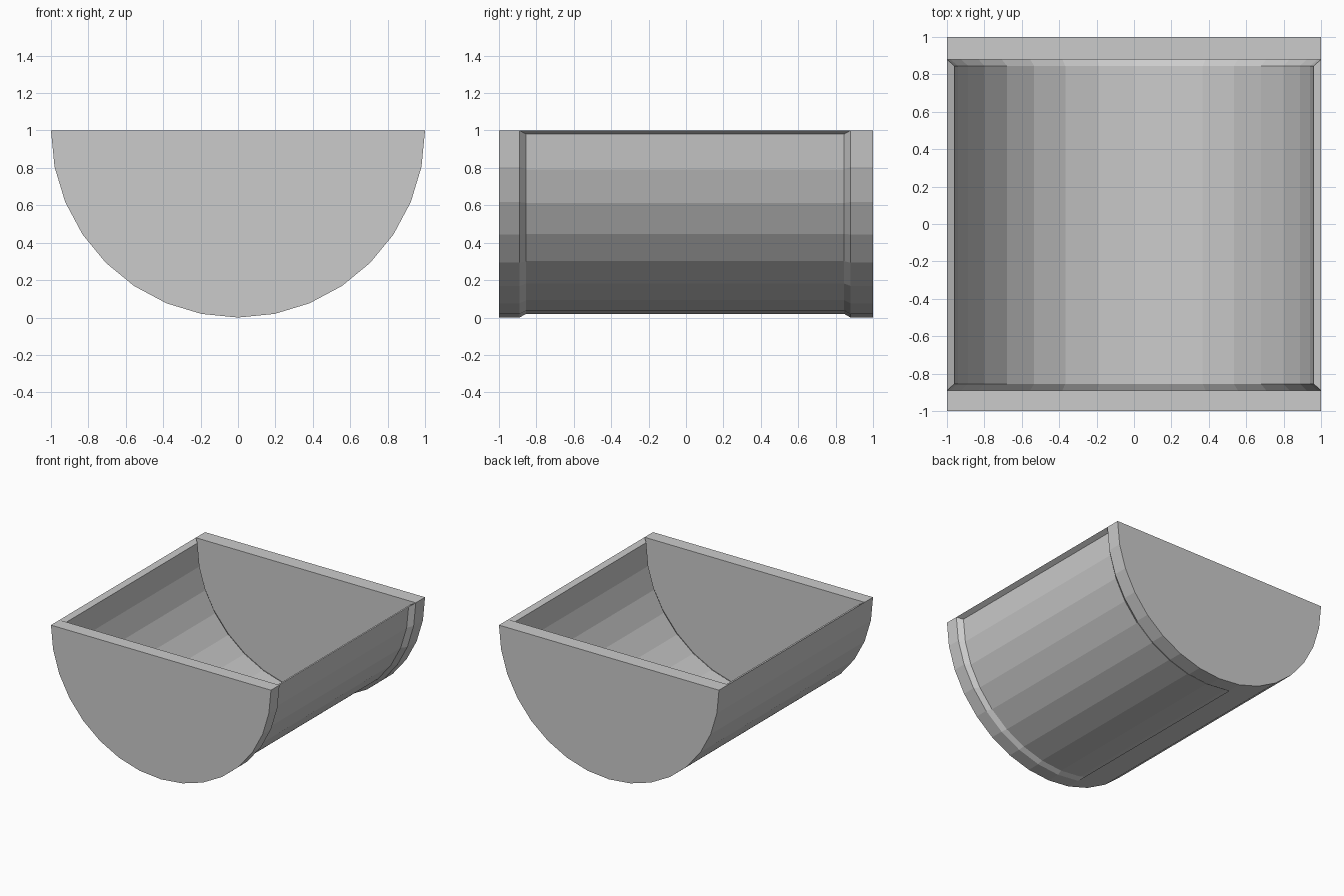
import bpy
import math

if "Cube" in bpy.data.objects:
    bpy.data.objects.remove(bpy.data.objects["Cube"])

SEGS = 16                  # facets around the half circle
Y0, Y1 = -0.89, 0.88       # inner faces of the end caps
SCALE = 0.96               # liner shrink about the trough centre


def arc(y, s=1.0, first=0, last=SEGS):
    pts = []
    for i in range(first, last + 1):
        a = math.pi + math.pi * i / SEGS
        pts.append((s * math.cos(a), s * y, 0.5 + s * (0.5 + math.sin(a))))
    return pts


def add_mesh(name, verts, faces):
    mesh = bpy.data.meshes.new(name)
    mesh.from_pydata(verts, [], faces)
    mesh.update()
    obj = bpy.data.objects.new(name, mesh)
    bpy.context.collection.objects.link(obj)
    return obj


def loft(rows):
    n = len(rows[0])
    verts = [p for row in rows for p in row]
    faces = [(r * n + i, r * n + i + 1, (r + 1) * n + i + 1, (r + 1) * n + i)
             for r in range(len(rows) - 1) for i in range(n - 1)]
    return verts, faces


# Solid half-disc end caps
def end_cap(name, ya, yb):
    verts, faces = loft([arc(ya), arc(yb)])
    n = SEGS + 1
    faces = [f[::-1] for f in faces]
    faces += [tuple(range(n)), tuple(reversed(range(n, 2 * n))),
              (0, n, 2 * n - 1, n - 1)]
    # turn every face outward
    add_mesh(name, verts, [f[::-1] for f in faces[:SEGS]] + faces[SEGS:])


end_cap("front_cap", -1.0, Y0)
end_cap("back_cap", Y1, 1.0)

# Thin recessed trough, flared out to the caps and the top rims
verts, faces = loft([arc(Y0), arc(Y0, SCALE), arc(Y1, SCALE), arc(Y1)])
n = SEGS + 1
for col in (0, SEGS):
    rim = (col, n + col, 2 * n + col, 3 * n + col)
    faces.append(rim if col == 0 else rim[::-1])
add_mesh("trough_liner", verts, faces)

# Outer skin on the left side, flush with the caps
verts, faces = loft([arc(Y0, last=7), arc(Y1, last=7)])
add_mesh("left_outer_skin", verts, [f[::-1] for f in faces])
